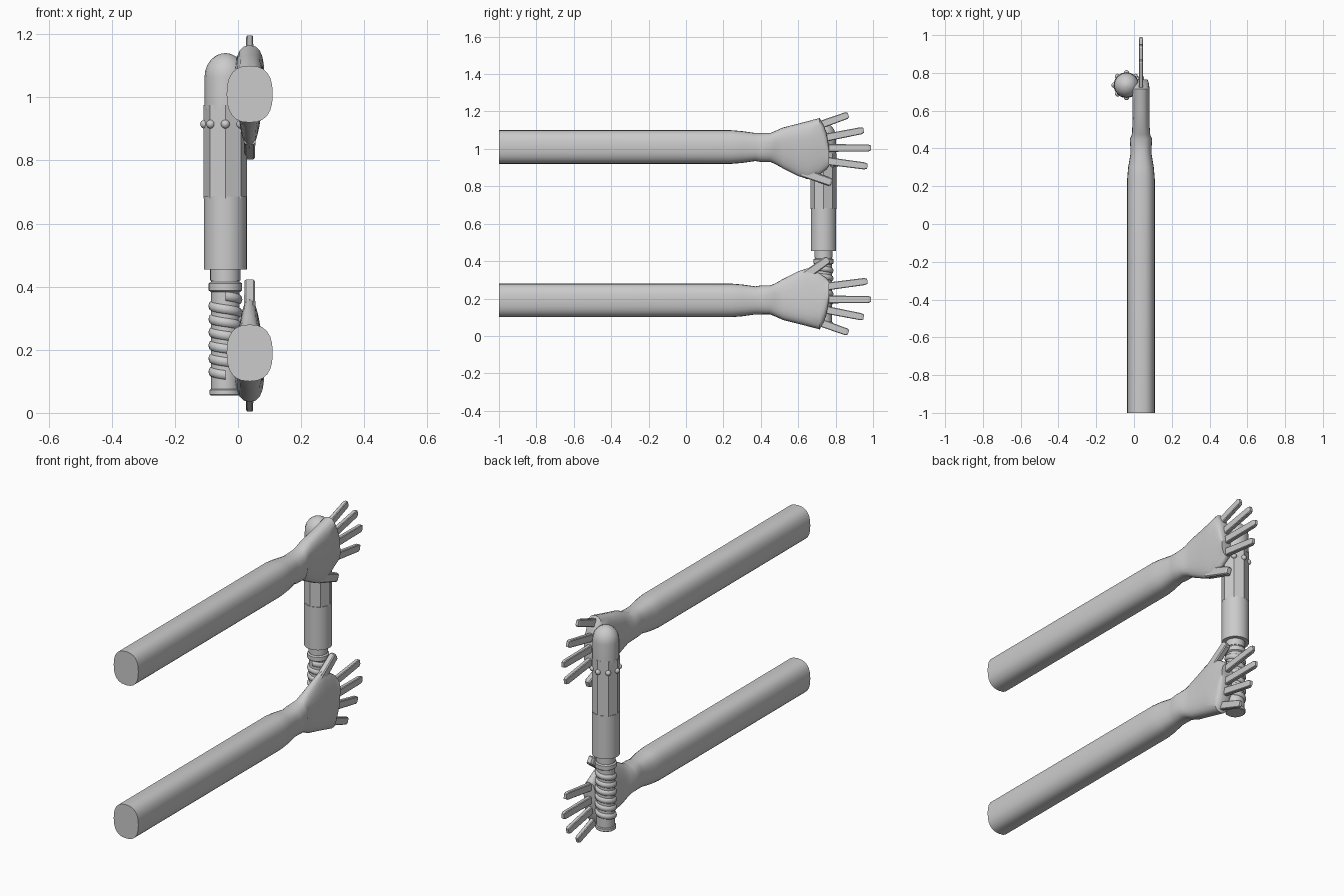
import bpy, bmesh, math
from mathutils import Vector, Matrix

if "Cube" in bpy.data.objects:
    bpy.data.objects.remove(bpy.data.objects["Cube"])

grey = bpy.data.materials.new("plain grey")
grey.diffuse_color = (0.6, 0.6, 0.6, 1)
grey.use_nodes = True
grey.node_tree.nodes["Principled BSDF"].inputs["Base Color"].default_value = grey.diffuse_color


def finish(name, bm, smooth=True, angle=35):
    bmesh.ops.recalc_face_normals(bm, faces=bm.faces)
    me = bpy.data.meshes.new(name)
    bm.to_mesh(me)
    bm.free()
    ob = bpy.data.objects.new(name, me)
    bpy.context.collection.objects.link(ob)
    me.materials.append(grey)
    if smooth:
        bpy.ops.object.select_all(action='DESELECT')
        ob.select_set(True)
        bpy.context.view_layer.objects.active = ob
        bpy.ops.object.shade_smooth_by_angle(angle=math.radians(angle))
    return ob


def skin(bm, rings, closed=True):
    """Bridge vertex rings and cap both ends."""
    rows = [[bm.verts.new(p) for p in r] for r in rings]
    n = len(rows[0])
    for a, b in zip(rows, rows[1:]):
        for i in range(n):
            j = (i + 1) % n
            bm.faces.new((a[i], a[j], b[j], b[i]))
    if closed:
        bm.faces.new(rows[0])
        bm.faces.new(rows[-1])


CX = 0.037
# Arm sections: y, bottom z, top z, half thickness, taper toward the bottom
ARM = [(-1.0, 0.92, 1.10, 0.073, 0), (0.24, 0.92, 1.10, 0.073, 0),
       (0.30, 0.925, 1.095, 0.068, 0), (0.37, 0.935, 1.085, 0.056, 0),
       (0.40, 0.93, 1.085, 0.056, 0), (0.45, 0.93, 1.085, 0.059, 0),
       (0.475, 0.92, 1.095, 0.048, 0.1), (0.52, 0.895, 1.115, 0.044, 0.2),
       (0.60, 0.855, 1.135, 0.042, 0.3), (0.65, 0.838, 1.148, 0.042, 0.35),
       (0.715, 0.865, 1.165, 0.042, 0.35), (0.735, 0.88, 1.13, 0.040, 0.3),
       (0.75, 0.89, 1.09, 0.038, 0.3), (0.765, 0.91, 1.01, 0.034, 0.1)]
# Fingers: base y, z, tip y, z
FINGERS = [(0.70, 1.122, 0.868, 1.182), (0.72, 1.055, 0.95, 1.10),
           (0.72, 1.005, 0.99, 1.005), (0.72, 0.94, 0.97, 0.907)]
THUMBS = {"upper": (0.62, 0.875, 0.78, 0.82), "lower": (0.64, 0.876, 0.762, 0.79)}


def section(y, lo, hi, w, taper, n=24, p=2.5):
    pts = []
    for i in range(n):
        a = 2 * math.pi * i / n
        c, s = math.cos(a), math.sin(a)
        u = math.copysign(abs(c) ** (2 / p), c)
        v = math.copysign(abs(s) ** (2 / p), s)
        pts.append((CX + w * u * (1 + taper * v), y, (lo + hi) / 2 + (hi - lo) / 2 * v))
    return pts


def digit(name, y0, z0, y1, z1, half_h, half_x):
    """Slim tapering bar with a chamfered tip."""
    bm = bmesh.new()
    a, b = Vector((CX, y0, z0)), Vector((CX, y1, z1))
    d = (b - a).normalized()
    up = Vector((0, -d.z, d.y))
    side = Vector((1, 0, 0))
    rings = []
    for t, k in ((0, 1), (0.94, 0.9), (1, 0.62)):
        c = a.lerp(b, t)
        h, x = half_h * k, half_x * k
        e = 0.3 * x
        outline = [(x, h - e), (x - e, h), (e - x, h), (-x, h - e),
                   (-x, e - h), (e - x, -h), (x - e, -h), (x, e - h)]
        rings.append([c + side * u + up * v for u, v in outline])
    skin(bm, rings)
    return finish(name, bm, False)


# Two arms, the lower one mirrored vertically
for level in ("upper", "lower"):
    bm = bmesh.new()
    skin(bm, [section(*s) for s in ARM])
    parts = [finish(level + "_arm", bm)]
    for i, f in enumerate(FINGERS):
        parts.append(digit(f"{level}_finger_{i + 1}", *f, 0.021, 0.012))
    parts.append(digit(level + "_thumb", *THUMBS[level], 0.024, 0.018))
    if level == "lower":
        flip = Matrix.Translation((0, 0, 1.2)) @ Matrix.Diagonal((1, 1, -1, 1))
        for ob in parts:
            ob.data.transform(flip)
            ob.data.flip_normals()

# Upright handle
HX, HY = -0.04, 0.735


def turned(name, profile, n=32, smooth=True):
    bm = bmesh.new()
    skin(bm, [[(HX + r * math.sin(2 * math.pi * i / n), HY - r * math.cos(2 * math.pi * i / n), z)
               for i in range(n)] for r, z in profile])
    return finish(name, bm, smooth, 30)


turned("handle_sleeve", [(0.068, 0.455), (0.068, 0.685)])
turned("handle_panels", [(0.069, 0.68), (0.069, 0.975)], 8, False)
dome = [(0.066 * math.cos(a), 1.065 + 0.075 * math.sin(a))
        for a in [math.radians(d) for d in (0, 15, 30, 45, 60, 75, 88)]]
turned("handle_dome", [(0.066, 0.96)] + dome, 16)
turned("grip_core", [(0.045, 0.06), (0.045, 0.42), (0.048, 0.42), (0.048, 0.46)])
turned("grip_collar", [(0.046, 0.383), (0.053, 0.388), (0.053, 0.41), (0.046, 0.415)])
turned("grip_base", [(0.046, 0.055), (0.05, 0.058), (0.05, 0.072), (0.046, 0.076)])

# Spiral wrap around the grip
bm = bmesh.new()
TURNS, STEPS = 6, 24
rings = []
for i in range(TURNS * STEPS + 1):
    a = 2 * math.pi * i / STEPS
    out = Vector((math.sin(a), -math.cos(a), 0))
    c = Vector((HX, HY, 0.37 - 0.25 * i / (TURNS * STEPS))) + out * 0.042
    rings.append([c + out * (0.012 * math.cos(b)) + Vector((0, 0, 0.016 * math.sin(b)))
                  for b in [math.pi * k / 4 for k in range(8)]])
skin(bm, rings)
finish("grip_wrap", bm, True, 60)

# Ring of studs
bm = bmesh.new()
for i in range(8):
    a = math.pi * i / 4
    pos = (HX + 0.066 * math.sin(a), HY - 0.066 * math.cos(a), 0.915)
    bmesh.ops.create_uvsphere(bm, u_segments=12, v_segments=8, radius=0.014,
                              matrix=Matrix.Translation(pos))
finish("handle_studs", bm, True, 60)
